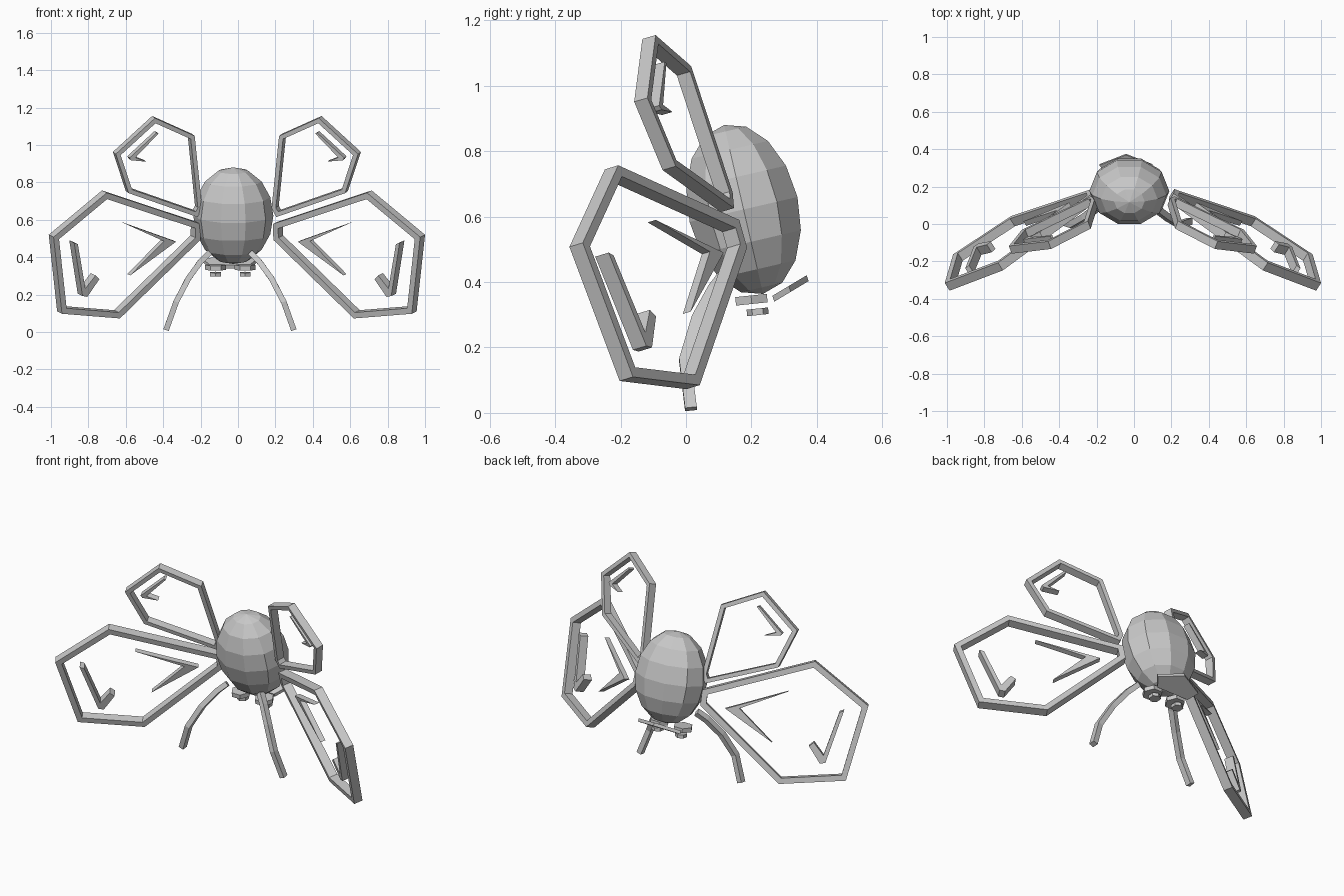
import bpy, bmesh, math
from mathutils import Matrix, Vector

if "Cube" in bpy.data.objects:
    bpy.data.objects.remove(bpy.data.objects["Cube"])

GREY = (0.58, 0.58, 0.58, 1)
grey = bpy.data.materials.new("plain grey")
grey.use_nodes = True
grey.diffuse_color = GREY
grey.node_tree.nodes["Principled BSDF"].inputs["Base Color"].default_value = GREY


def finish(bm, name):
    bmesh.ops.recalc_face_normals(bm, faces=bm.faces)
    mesh = bpy.data.meshes.new(name)
    bm.to_mesh(mesh)
    bm.free()
    mesh.materials.append(grey)
    ob = bpy.data.objects.new(name, mesh)
    bpy.context.collection.objects.link(ob)


def mirror(bm, centre):
    """Reflect the mesh across the plane x = centre."""
    for v in bm.verts:
        v.co.x = 2 * centre - v.co.x


def thicken(bm, offset):
    """Turn the flat faces into a closed slab."""
    ext = bmesh.ops.extrude_face_region(bm, geom=bm.faces[:], use_keep_orig=True)
    moved = [g for g in ext["geom"] if isinstance(g, bmesh.types.BMVert)]
    bmesh.ops.translate(bm, verts=moved, vec=offset)


def plate(name, outline, origin, normal, depth, rim=0, flip=False):
    """Front outline (x, z) dropped on a slanted plane, optionally hollowed to a rim, then thickened forward."""
    o, n = Vector(origin), Vector(normal).normalized()
    bm = bmesh.new()
    verts = []
    for x, z in outline:
        y = o.y - (n.x * (x - o.x) + n.z * (z - o.z)) / n.y
        verts.append(bm.verts.new((x, y, z)))
    face = bm.faces.new(verts)
    bm.normal_update()
    if rim:
        bmesh.ops.inset_region(bm, faces=[face], thickness=rim, use_even_offset=True, use_boundary=True)
        bmesh.ops.delete(bm, geom=[face], context='FACES_ONLY')
    thicken(bm, -n * depth)
    if flip:
        mirror(bm, -0.006)
    finish(bm, name)


# Faceted, slightly tilted body
bm = bmesh.new()
bmesh.ops.create_uvsphere(bm, u_segments=10, v_segments=8, radius=1)
bm.transform(Matrix.Translation((-0.025, 0.176, 0.622))
             @ Matrix.Rotation(math.radians(13), 4, 'X')
             @ Matrix.Diagonal((0.214, 0.178, 0.265, 1))
             @ Matrix.Rotation(math.radians(18), 4, 'Z'))
finish(bm, "body")

# Wing planes: a point on the back face and the backward normal
LOWER = dict(origin=(0.2, 0.196, 0.506), normal=(0.52, 0.82, 0.25))
UPPER = dict(origin=(0.22, 0.147, 0.626), normal=(0.345, 0.9, 0.26))

lower_rim = [(0.715, 0.757), (1.0, 0.52), (0.955, 0.11), (0.645, 0.085), (0.215, 0.505), (0.212, 0.59)]
lower_chevron = [(0.615, 0.59), (0.335, 0.49), (0.58, 0.31), (0.40, 0.493)]
lower_hook = [(0.89, 0.49), (0.87, 0.482), (0.83, 0.245), (0.775, 0.315),
              (0.755, 0.295), (0.82, 0.2), (0.845, 0.205)]
upper_rim = [(0.447, 1.155), (0.657, 0.963), (0.588, 0.754), (0.22, 0.626), (0.195, 0.674), (0.235, 1.06)]
upper_hook = [(0.425, 1.07), (0.435, 1.074), (0.58, 0.94), (0.572, 0.927), (0.49, 0.92), (0.548, 0.942)]

for side, flip in (("left", False), ("right", True)):
    plate(side + "_lower_wing_rim", lower_rim, depth=0.05, rim=0.032, flip=flip, **LOWER)
    plate(side + "_lower_wing_chevron", lower_chevron, depth=0.03, flip=flip, **LOWER)
    plate(side + "_lower_wing_hook", lower_hook, depth=0.05, flip=flip, **LOWER)
    plate(side + "_upper_wing_rim", upper_rim, depth=0.045, rim=0.024, flip=flip, **UPPER)
    plate(side + "_upper_wing_hook", upper_hook, depth=0.035, flip=flip, **UPPER)

# Drooping arms, square in section
arm_path = [(0.07, 0.12, 0.42), (0.115, 0.085, 0.375), (0.18, 0.035, 0.285),
            (0.245, -0.003, 0.16), (0.298, 0.015, 0.012)]
for side, flip in (("left", False), ("right", True)):
    bm = bmesh.new()
    rings = []
    pts = [Vector(p) for p in arm_path]
    for i, p in enumerate(pts):
        along = (pts[min(i + 1, len(pts) - 1)] - pts[max(i - 1, 0)]).normalized()
        deep = Vector((0, 1, 0))
        deep = (deep - along * deep.dot(along)).normalized()
        wide = along.cross(deep)
        rings.append([bm.verts.new(p + wide * a * 0.015 + deep * b * 0.018)
                      for a, b in ((-1, -1), (1, -1), (1, 1), (-1, 1))])
    for r, s in zip(rings, rings[1:]):
        for k in range(4):
            j = (k + 1) % 4
            bm.faces.new((r[k], r[j], s[j], s[k]))
    bm.faces.new(rings[0])
    bm.faces.new(rings[-1])
    if flip:
        mirror(bm, -0.043)
    finish(bm, side + "_arm")

# Feet: a broad and a small six-sided disc under the body
for side, x in (("left", 0.038), ("right", -0.12)):
    for part, radius, turn, y, z, thick in (("foot", 0.056, 30, 0.2, 0.346, 0.026),
                                            ("toe", 0.033, 0, 0.219, 0.309, 0.02)):
        bm = bmesh.new()
        bmesh.ops.create_cone(bm, cap_ends=True, segments=6, radius1=radius, radius2=radius, depth=thick)
        bm.transform(Matrix.Translation((x, y, z))
                     @ Matrix.Rotation(math.radians(6), 4, 'X')
                     @ Matrix.Rotation(math.radians(turn), 4, 'Z'))
        finish(bm, side + "_" + part)

# Tail plate rising toward the back
bm = bmesh.new()
tail = [(-0.185, 0.32), (-0.15, 0.27), (0.06, 0.27), (0.1, 0.32), (-0.043, 0.375)]
bm.faces.new([bm.verts.new((x, y, 0.34 + (y - 0.27) * 0.6)) for x, y in tail])
thicken(bm, Vector((0, -0.006, 0.018)))
finish(bm, "tail")
